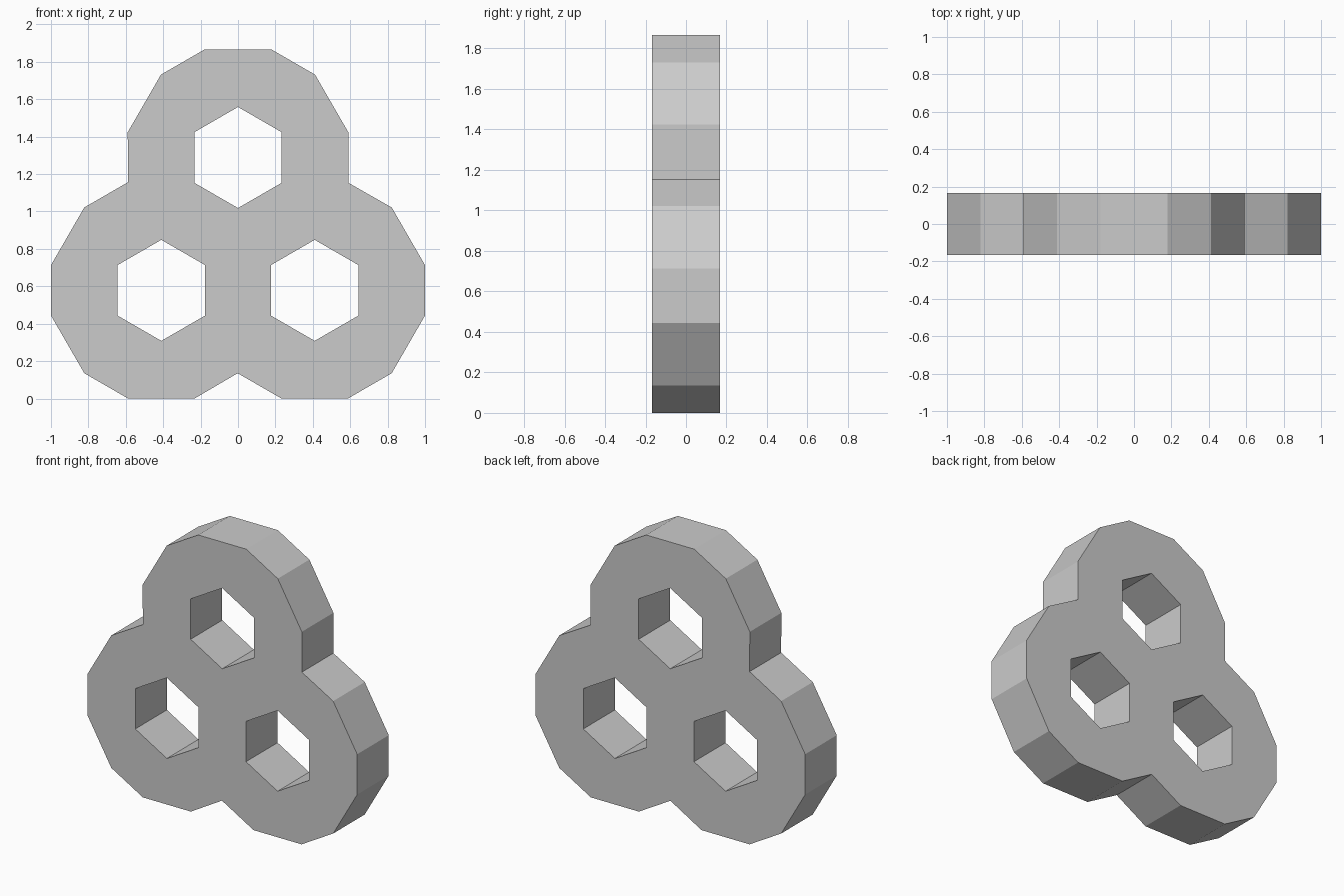
import bpy
from math import cos, sin, radians, sqrt

if "Cube" in bpy.data.objects:
    bpy.data.objects.remove(bpy.data.objects["Cube"])

LOBE_R, HOLE_R, HALF_DEPTH = 0.605, 0.27, 0.167
DIST = 0.82 / sqrt(3)            # lobe centre to middle of the plate
MID_Z = 0.5783 + DIST / 2

curve = bpy.data.curves.new("three_hole_plate", 'CURVE')
curve.dimensions = '2D'
curve.fill_mode = 'BOTH'
curve.extrude = HALF_DEPTH


def add_loop(points):
    spline = curve.splines.new('POLY')
    spline.points.add(len(points) - 1)
    for p, (x, y) in zip(spline.points, points):
        p.co = (x, y, 0, 1)
    spline.use_cyclic_u = True
    spline.use_smooth = False


def ring(cx, cy, r, angles):
    return [(cx + r * cos(radians(a)), cy + r * sin(radians(a))) for a in angles]


# Three-lobed outline, with a hexagonal hole in each lobe
outline = []
for axis in (90, -30, -150):
    cx, cy = DIST * cos(radians(axis)), MID_Z + DIST * sin(radians(axis))
    steps = (77.1, 42.9, 17.1, -17.1, -42.9, -77.1, -102.9)
    outline += ring(cx, cy, LOBE_R, [axis + s for s in steps])
    add_loop(ring(cx, cy, HOLE_R, range(30, 390, 60)))
add_loop(outline)

# Stand the plate upright and turn it into a mesh
plate = bpy.data.objects.new("three_hole_plate", curve)
bpy.context.collection.objects.link(plate)
plate.rotation_euler.x = radians(90)
bpy.context.view_layer.objects.active = plate
plate.select_set(True)
bpy.ops.object.convert(target='MESH')
bpy.ops.object.shade_flat()
